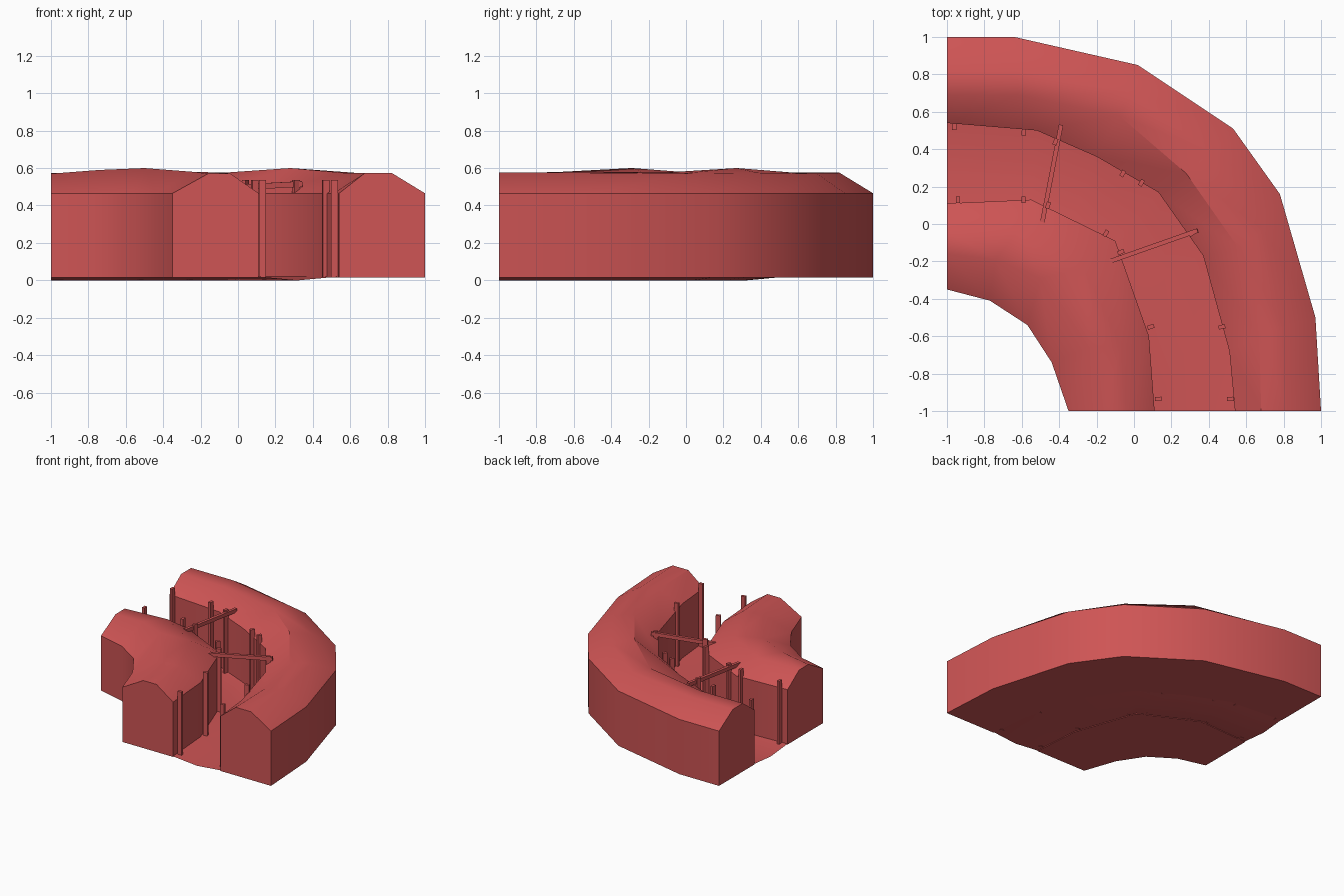
import bpy, bmesh, math
from mathutils import Vector, Matrix

if "Cube" in bpy.data.objects:
    bpy.data.objects.remove(bpy.data.objects["Cube"])

red = bpy.data.materials.new("red")
red.diffuse_color = (0.62, 0.09, 0.09, 1)
red.use_nodes = True
red.node_tree.nodes["Principled BSDF"].inputs["Base Color"].default_value = red.diffuse_color


def finish(name, bm, smooth=None):
    bmesh.ops.recalc_face_normals(bm, faces=bm.faces)
    me = bpy.data.meshes.new(name)
    bm.to_mesh(me)
    bm.free()
    ob = bpy.data.objects.new(name, me)
    bpy.context.collection.objects.link(ob)
    me.materials.append(red)
    if smooth:
        bpy.ops.object.select_all(action='DESELECT')
        ob.select_set(True)
        bpy.context.view_layer.objects.active = ob
        bpy.ops.object.shade_smooth_by_angle(angle=math.radians(smooth))
    return ob


def bank(name, wall, near, far, back, crest):
    """Loft an earth bank: trench wall, two crest lines and a back wall."""
    bm = bmesh.new()
    rings = []
    for w, n, f, b, z in zip(wall, near, far, back, crest):
        pts = [(*w, 0.015), (*w, 0.465), (*n, z[0]), (*f, z[1]),
               (*b, 0.465), (*b, 0.015)]
        rings.append([bm.verts.new(p) for p in pts])
    for a, c in zip(rings, rings[1:]):
        for i in range(6):
            j = (i + 1) % 6
            bm.faces.new((a[i], a[j], c[j], c[i]))
    bm.faces.new(rings[0])
    bm.faces.new(rings[-1])
    return finish(name, bm, 35)


# outer bank
outer_wall = [(-1, .54), (-.52, .5), (-.2, .36), (.13, .17), (.37, -.17), (.51, -.68), (.54, -1)]
bank("outer_bank", outer_wall,
     [(-1, .69), (-.62, .69), (-.08, .58), (.28, .27), (.56, -.13), (.67, -.6), (.68, -1)],
     [(-1, .82), (-.62, .82), (0, .7), (.41, .38), (.69, -.03), (.8, -.55), (.82, -1)],
     [(-1, 1), (-.64, 1), (.02, .85), (.53, .51), (.78, .16), (.97, -.5), (1, -1)],
     [(.575, .575), (.575, .575), (.575, .57), (.6, .575), (.575, .57), (.575, .575), (.575, .575)])

# inner bank
inner_wall = [(-1, .11), (-.55, .13), (-.1, -.09), (.08, -.6), (.11, -1)]
bank("inner_bank", inner_wall,
     [(-1, -.04), (-.62, -.03), (-.27, -.24), (-.07, -.65), (-.04, -1)],
     [(-1, -.16), (-.74, -.19), (-.5, -.29), (-.24, -.66), (-.16, -1)],
     [(-1, -.35), (-.77, -.41), (-.57, -.54), (-.44, -.74), (-.35, -1)],
     [(.57, .57), (.58, .59), (.58, .6), (.575, .58), (.57, .57)])

# trench floor, sagging slightly along the middle
bm = bmesh.new()
rows = []
inner_floor = [inner_wall[0], inner_wall[1], (-.33, .02), inner_wall[2],
               (-.02, -.32), inner_wall[3], inner_wall[4]]
for o, i in zip(outer_wall, inner_floor):
    mid = (Vector(o) + Vector(i)) / 2
    rows.append([bm.verts.new(p) for p in ((*o, .02), (*mid, 0), (*i, .02))])
for a, b in zip(rows, rows[1:]):
    for k in range(2):
        bm.faces.new((a[k], b[k], b[k + 1], a[k + 1]))
finish("trench_floor", bm, 30)


def block(name, loc, size, rot):
    bm = bmesh.new()
    bmesh.ops.create_cube(bm, size=1, matrix=Matrix.LocRotScale(Vector(loc), rot, Vector(size)))
    return finish(name, bm)


# revetment posts along both walls: x, y, heading in degrees
posts = [(-.96, .52, -3), (-.59, .49, -5), (-.42, .44, -20), (-.06, .27, -30), (.04, .22, -30),
         (.31, -.05, -55), (.47, -.55, -80), (.515, -.935, -88),
         (-.94, .13, 0), (-.59, .13, 0), (-.46, .1, -20), (-.15, -.05, -30),
         (-.07, -.15, -65), (.09, -.55, -72), (.13, -.935, -88)]
for n, (x, y, a) in enumerate(posts):
    block(f"post_{n + 1}", (x, y, .275), (.022, .036, .52),
          Matrix.Rotation(math.radians(a), 3, 'Z').to_quaternion())

# cross beams bridging the trench
beams = [((-.49, .01, .505), (-.39, .53, .505)), ((-.13, -.2, .49), (.34, -.035, .515))]
for n, (p, q) in enumerate(beams):
    p, q = Vector(p), Vector(q)
    d = q - p
    block(f"cross_beam_{n + 1}", (p + q) / 2, (d.length, .024, .03), d.to_track_quat('X', 'Z'))
